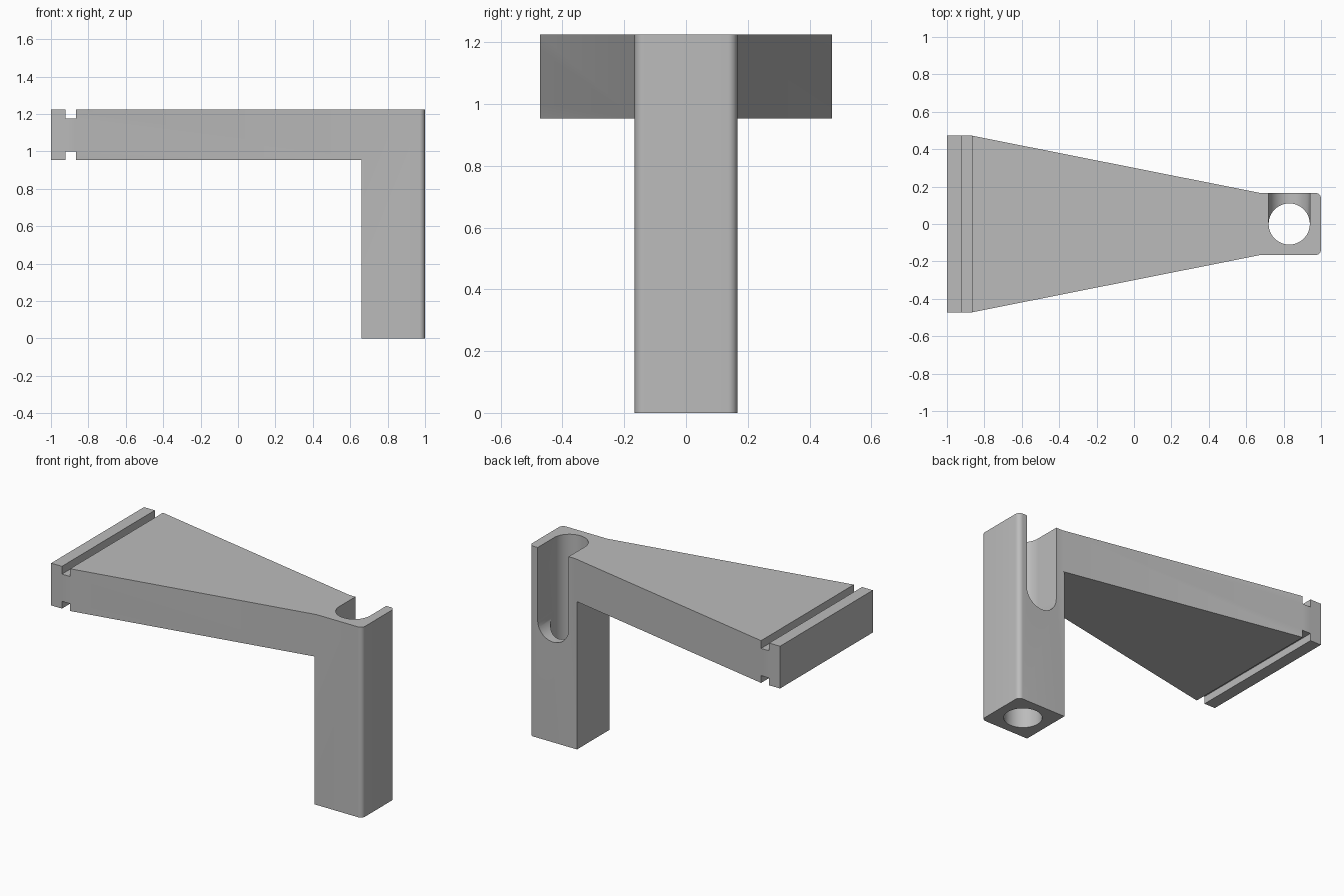
import bpy, bmesh
from math import pi, sin, cos, radians
from mathutils import Vector

old = bpy.data.objects.get("Cube")
if old:
    bpy.data.objects.remove(old, do_unlink=True)

# Main dimensions
TOP, ARM_BOTTOM = 1.225, 0.953
HALF_END, HALF_POST = 0.472, 0.166
POST_INNER, JOIN, SHOULDER = 0.66, 0.675, -0.865
BORE_X, BORE_R, SLOT_Z = 0.83, 0.11, 0.755

grey = bpy.data.materials.new("plain grey")
grey.use_nodes = True
grey.diffuse_color = (0.5, 0.5, 0.5, 1)
grey.node_tree.nodes["Principled BSDF"].inputs["Base Color"].default_value = (0.5, 0.5, 0.5, 1)


def arc(cx, cy, r, start, end, steps):
    """Points along a circular arc, angles in degrees."""
    angles = [radians(start + (end - start) * i / steps) for i in range(steps + 1)]
    return [(cx + r * cos(a), cy + r * sin(a)) for a in angles]


def prism(name, outline, low, high, upright=True):
    """Extrude an outline along z (upright) or an x-z outline along y."""
    place = (lambda u, v: (u, v, low)) if upright else (lambda u, v: (u, low, v))
    depth = Vector((0, 0, high - low)) if upright else Vector((0, high - low, 0))
    bm = bmesh.new()
    face = bm.faces.new([bm.verts.new(place(u, v)) for u, v in outline])
    new = bmesh.ops.extrude_face_region(bm, geom=[face])["geom"]
    bmesh.ops.translate(bm, vec=depth, verts=[v for v in new if isinstance(v, bmesh.types.BMVert)])
    bmesh.ops.recalc_face_normals(bm, faces=bm.faces)
    mesh = bpy.data.meshes.new(name)
    bm.to_mesh(mesh)
    bm.free()
    mesh.materials.append(grey)
    obj = bpy.data.objects.new(name, mesh)
    bpy.context.collection.objects.link(obj)
    return obj


def combine(target, other, operation):
    """Apply a boolean and discard the helper."""
    mod = target.modifiers.new("combine", "BOOLEAN")
    mod.operation, mod.object, mod.solver = operation, other, "EXACT"
    bpy.context.view_layer.objects.active = target
    bpy.ops.object.modifier_apply(modifier=mod.name)
    bpy.data.objects.remove(other, do_unlink=True)


# Post with its two outer corners rounded
r = 0.03
outline = [(POST_INNER, HALF_POST), (POST_INNER, -HALF_POST)]
outline += arc(1 - r, -HALF_POST + r, r, -90, 0, 8)
outline += arc(1 - r, HALF_POST - r, r, 0, 90, 8)
bracket = prism("bracket", outline, 0, TOP)

# Tapered arm with a groove across its top and underside
edge = [(-1, HALF_END), (SHOULDER, HALF_END), (JOIN, HALF_POST)]
arm = prism("arm", edge + [(x, -y) for x, y in reversed(edge)], ARM_BOTTOM, TOP)
groove = [(-0.923, -1), (SHOULDER, -1), (SHOULDER, 1), (-0.923, 1)]
combine(arm, prism("top_groove", groove, 1.175, TOP + 0.1), "DIFFERENCE")
combine(arm, prism("bottom_groove", groove, ARM_BOTTOM - 0.1, 1.0), "DIFFERENCE")
combine(bracket, arm, "UNION")

# Bore down the post and a round-bottomed slot open to the back
bore = arc(BORE_X, 0, BORE_R, 0, 360, 64)[:-1]
combine(bracket, prism("bore", bore, -0.1, TOP + 0.1), "DIFFERENCE")
slot = arc(BORE_X, SLOT_Z, BORE_R, 180, 360, 32)
slot += [(BORE_X + BORE_R, TOP + 0.1), (BORE_X - BORE_R, TOP + 0.1)]
combine(bracket, prism("slot", slot, 0, 0.3, upright=False), "DIFFERENCE")

# Smooth the curved walls and keep the edges crisp
bpy.ops.object.select_all(action="DESELECT")
bracket.select_set(True)
bpy.context.view_layer.objects.active = bracket
bpy.ops.object.shade_smooth_by_angle(angle=pi / 9)
